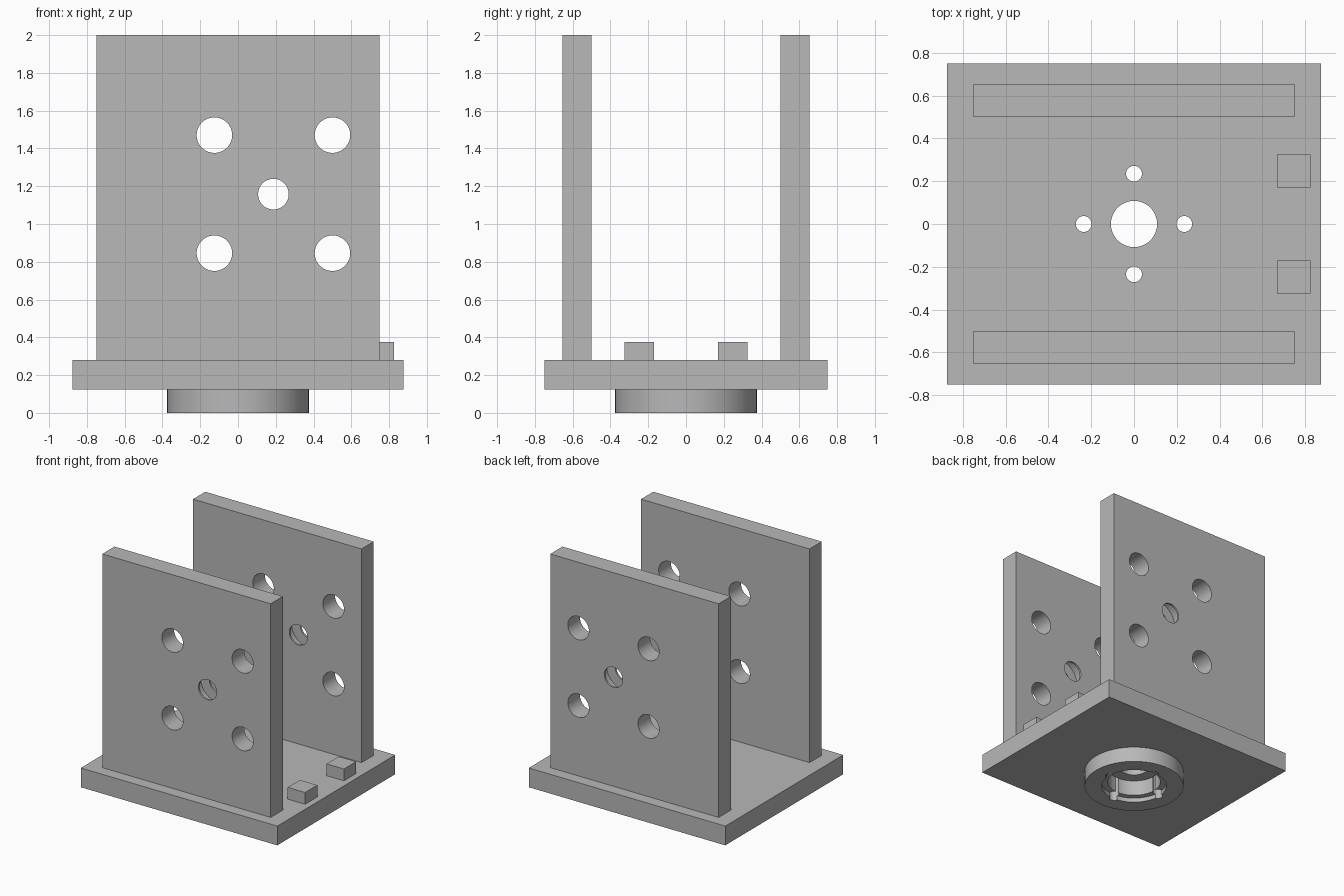
import bpy
import math

cube = bpy.data.objects.get("Cube")
if cube:
    bpy.data.objects.remove(cube, do_unlink=True)

grey = bpy.data.materials.new("plain grey")
grey.use_nodes = True
grey.diffuse_color = (0.48, 0.48, 0.48, 1)
grey.node_tree.nodes["Principled BSDF"].inputs["Base Color"].default_value = (0.48, 0.48, 0.48, 1)


def box(name, x, y, z):
    """Box from (min, max) ranges."""
    centre = [(a + b) / 2 for a, b in (x, y, z)]
    bpy.ops.mesh.primitive_cube_add(size=1, location=centre)
    ob = bpy.context.object
    ob.name = name
    ob.scale = [b - a for a, b in (x, y, z)]
    bpy.ops.object.transform_apply(location=True, rotation=False, scale=True)
    ob.data.materials.append(grey)
    return ob


def cylinder(name, radius, depth, centre, along_y=False):
    bpy.ops.mesh.primitive_cylinder_add(
        vertices=64, radius=radius, depth=depth, location=centre,
        rotation=(math.pi / 2 if along_y else 0, 0, 0))
    ob = bpy.context.object
    ob.name = name
    ob.data.materials.append(grey)
    return ob


def drill(target, radius, depth, centre, along_y=False):
    """Cut a round hole and discard the cutter."""
    cutter = cylinder("cutter", radius, depth, centre, along_y)
    cutter.hide_render = True
    mod = target.modifiers.new("hole", 'BOOLEAN')
    mod.operation = 'DIFFERENCE'
    mod.solver = 'EXACT'
    mod.object = cutter
    bpy.ops.object.select_all(action='DESELECT')
    bpy.context.view_layer.objects.active = target
    target.select_set(True)
    bpy.ops.object.modifier_apply(modifier=mod.name)
    bpy.data.objects.remove(cutter, do_unlink=True)


def smooth(ob):
    bpy.ops.object.select_all(action='DESELECT')
    bpy.context.view_layer.objects.active = ob
    ob.select_set(True)
    bpy.ops.object.shade_smooth_by_angle(angle=math.radians(30))


BASE_Z, TOP_Z = 0.125, 0.28

# Base plate and the round hub under it
base = box("base_plate", (-0.875, 0.875), (-0.75, 0.75), (BASE_Z, TOP_Z))
hub = cylinder("mounting_hub", 0.375, BASE_Z, (0, 0, BASE_Z / 2))

# Stepped pocket: wide mouth, narrower chamber reaching into the base
drill(hub, 0.245, 0.07, (0, 0, 0))
drill(hub, 0.2, 0.5, (0, 0, 0))
drill(base, 0.2, 0.08, (0, 0, 0.12))
drill(base, 0.108, 1, (0, 0, 0.2))

# Four screw holes around the centre
for x, y in ((0.235, 0), (-0.235, 0), (0, 0.235), (0, -0.235)):
    for part in (base, hub):
        drill(part, 0.037, 1, (x, y, 0.1))

# Upright side walls with bolt holes and a hollow bearing seat
HOLE_X, HOLE_Z, SPREAD = 0.1875, 1.158, 0.3125
for name, side in (("front_wall", -1), ("back_wall", 1)):
    y = sorted((side * 0.5, side * 0.655))
    mid = side * 0.5775
    wall = box(name, (-0.75, 0.75), y, (TOP_Z, 2))
    for sx in (-1, 1):
        for sz in (-1, 1):
            drill(wall, 0.094, 0.5, (HOLE_X + sx * SPREAD, mid, HOLE_Z + sz * SPREAD), True)
    drill(wall, 0.16, 0.125, (HOLE_X, mid, HOLE_Z), True)
    drill(wall, 0.081, 0.5, (HOLE_X, mid, HOLE_Z), True)
    smooth(wall)

# Small stop blocks on the left edge
for name, y in (("front_block", (-0.325, -0.17)), ("back_block", (0.17, 0.325))):
    box(name, (0.67, 0.825), y, (TOP_Z, 0.375))

smooth(base)
smooth(hub)
